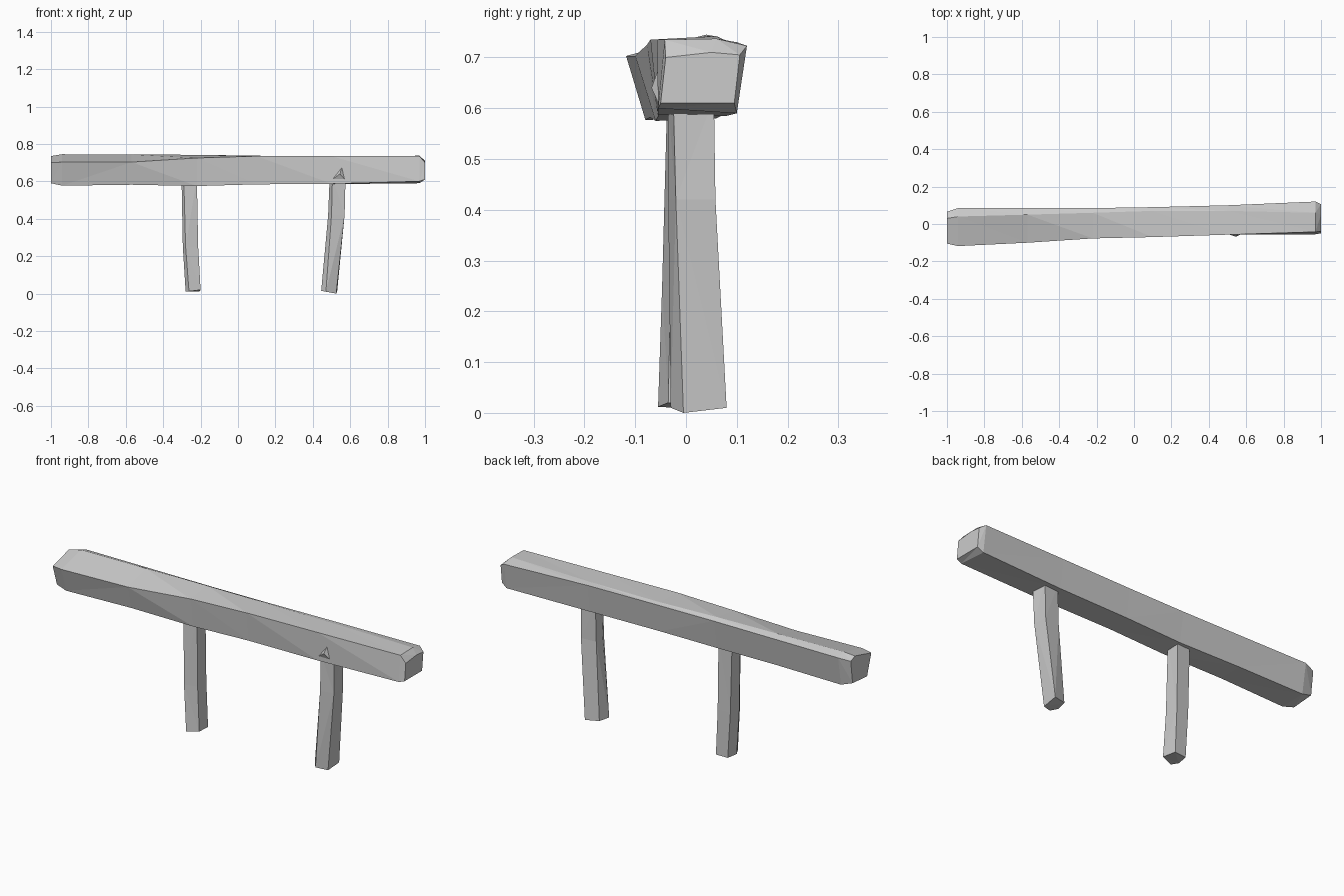
import bpy
import bmesh
from mathutils import Vector

default_cube = bpy.data.objects.get("Cube")
if default_cube:
    bpy.data.objects.remove(default_cube, do_unlink=True)


def make_material(name, colour):
    material = bpy.data.materials.new(name)
    material.use_nodes = True
    material.diffuse_color = colour
    shader = material.node_tree.nodes["Principled BSDF"]
    shader.inputs["Base Color"].default_value = colour
    return material


grey = make_material("weathered grey", (0.6, 0.6, 0.6, 1))


def finish_mesh(name, mesh_builder):
    """Turn a bmesh into a flat shaded, triangulated object."""
    bmesh.ops.recalc_face_normals(mesh_builder, faces=mesh_builder.faces)
    bmesh.ops.triangulate(mesh_builder, faces=mesh_builder.faces)
    mesh = bpy.data.meshes.new(name)
    mesh_builder.to_mesh(mesh)
    mesh_builder.free()
    mesh.materials.append(grey)
    part = bpy.data.objects.new(name, mesh)
    bpy.context.collection.objects.link(part)
    return part


def loft(name, rings):
    """Skin a row of equal-sized rings and close both ends."""
    builder = bmesh.new()
    loops = [[builder.verts.new(point) for point in ring] for ring in rings]
    for lower, upper in zip(loops, loops[1:]):
        for i in range(len(lower)):
            j = (i + 1) % len(lower)
            builder.faces.new((lower[i], lower[j], upper[j], upper[i]))
    builder.faces.new(loops[0])
    builder.faces.new(loops[-1])
    return finish_mesh(name, builder)


# Rail: x, then (y, z) of front top, ridge, back top, back bottom, front bottom
rail_sections = [
    (-1, (-.105, .7), (.03, .735), (.065, .72), (.05, .6), (-.07, .59)),
    (-.94, (-.118, .703), (.04, .745), (.085, .73), (.06, .58), (-.08, .577)),
    (-.57, (-.1, .703), (.05, .743), (.085, .73), (.06, .583), (-.07, .582)),
    (-.22, (-.077, .725), (.06, .742), (.085, .73), (.06, .58), (-.06, .575)),
    (.1, (-.07, .735), (.07, .737), (.09, .73), (.07, .585), (-.055, .584)),
    (.5, (-.057, .735), (.07, .735), (.1, .73), (.08, .585), (-.055, .587)),
    (.97, (-.042, .735), (.06, .737), (.12, .723), (.1, .59), (-.055, .6)),
    (1, (-.04, .7), (.05, .71), (.106, .705), (.095, .61), (-.05, .61)),
]
loft("rail", [[(x, y, z) for y, z in pairs] for x, *pairs in rail_sections])

# Posts: five-sided rough stakes, each leaning a little
loft("right_post", [
    [(-.28, -.02, .01), (-.262, -.055, .012), (-.2, -.035, .02),
     (-.205, .045, .012), (-.27, .04, .01)],
    [(-.295, -.02, .25), (-.28, -.047, .25), (-.213, -.03, .25),
     (-.215, .045, .25), (-.285, .04, .25)],
    [(-.302, -.02, .62), (-.29, -.037, .62), (-.22, -.025, .62),
     (-.22, .045, .62), (-.295, .04, .62)],
])
loft("left_post", [
    [(.445, 0, .015), (.47, -.03, .01), (.525, -.005, 0),
     (.53, .08, .01), (.46, .06, .015)],
    [(.482, 0, .42), (.5, -.035, .42), (.57, -.02, .42),
     (.568, .058, .42), (.485, .05, .42)],
    [(.49, 0, .62), (.505, -.036, .62), (.575, -.025, .62),
     (.57, .055, .62), (.49, .05, .62)],
])

# Knot: a shallow split wedge on the front of the rail
builder = bmesh.new()
for corner in ((.49, -.05, .6), (.56, -.05, .69), (.58, -.05, .6),
               (.545, -.068, .64), (.53, -.03, .64)):
    builder.verts.new(Vector(corner))
bmesh.ops.convex_hull(builder, input=builder.verts)
finish_mesh("knot", builder)
